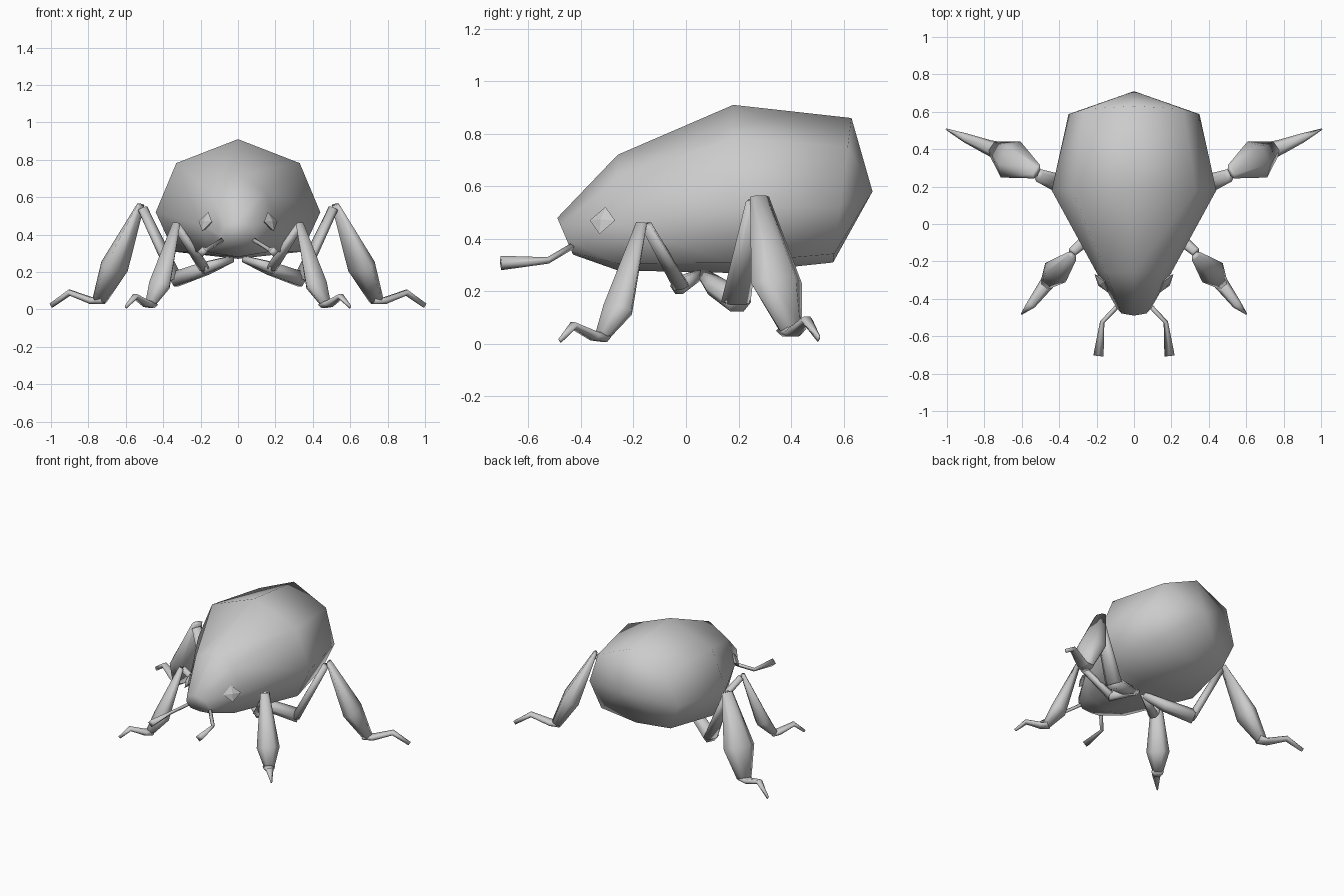
import bpy
import bmesh
from math import cos, sin, tau
from mathutils import Vector

if "Cube" in bpy.data.objects:
    bpy.data.objects.remove(bpy.data.objects["Cube"])

grey = bpy.data.materials.new("shell grey")
grey.use_nodes = True
grey.diffuse_color = (0.6, 0.6, 0.6, 1)
grey.node_tree.nodes["Principled BSDF"].inputs["Base Color"].default_value = (0.6, 0.6, 0.6, 1)


def finish(name, bm, smooth=True):
    bmesh.ops.recalc_face_normals(bm, faces=bm.faces)
    for f in bm.faces:
        f.smooth = smooth
    mesh = bpy.data.meshes.new(name)
    bm.to_mesh(mesh)
    bm.free()
    mesh.materials.append(grey)
    obj = bpy.data.objects.new(name, mesh)
    bpy.context.collection.objects.link(obj)
    return obj


def skin(bm, rings):
    """Bridge neighbouring rings of points and return their vertices."""
    loops = [[bm.verts.new(p) for p in ring] for ring in rings]
    for a, b in zip(loops, loops[1:]):
        n = len(a)
        for i in range(n):
            j = (i + 1) % n
            bm.faces.new((a[i], a[j], b[j], b[i]))
    return loops


def limb(name, side, path, sides=6):
    """Tapered tube through (x, y, z, width, thickness) stations."""
    pts = [Vector((side * p[0], p[1], p[2])) for p in path]
    rings = []
    for i, c in enumerate(pts):
        along = (pts[min(i + 1, len(pts) - 1)] - pts[max(i - 1, 0)]).normalized()
        across = along.cross(Vector((0, 0, 1))).normalized()
        up = across.cross(along)
        w, t = path[i][3] / 2, path[i][4] / 2
        rings.append([c + across * w * cos(tau * k / sides) + up * t * sin(tau * k / sides)
                      for k in range(sides)])
    bm = bmesh.new()
    loops = skin(bm, rings)
    bm.faces.new(loops[0])
    bm.faces.new(loops[-1])
    return finish(name, bm)


# Body: octagonal sections (top y, top z, bottom y, bottom z, half width)
section = [(0, 1), (0.75, 0.8), (1, 0.39), (0.78, 0.06), (0, 0), (-0.78, 0.06), (-1, 0.39), (-0.75, 0.8)]
stations = [(-0.49, 0.48, -0.43, 0.34, 0.09),
            (-0.26, 0.72, -0.26, 0.28, 0.2),
            (0.18, 0.91, 0.18, 0.27, 0.44),
            (0.63, 0.86, 0.56, 0.31, 0.35)]
rings = []
for ty, tz, by, bz, w in stations:
    rings.append([(w * x, by + (ty - by) * h, bz + (tz - bz) * h) for x, h in section])
bm = bmesh.new()
loops = skin(bm, rings)
bm.faces.new(loops[0])
tail = bm.verts.new((0, 0.71, 0.58))
for i in range(8):
    bm.faces.new((loops[-1][i], loops[-1][(i + 1) % 8], tail))
finish("body", bm)

for side, label in ((1, "left"), (-1, "right")):
    # Hind leg
    limb(label + "_hind_hip", side, [(0.03, 0.06, 0.27, 0.05, 0.04),
                                     (0.17, 0.11, 0.22, 0.09, 0.08),
                                     (0.34, 0.2, 0.16, 0.11, 0.09)])
    limb(label + "_hind_thigh", side, [(0.33, 0.19, 0.16, 0.12, 0.06),
                                       (0.51, 0.26, 0.54, 0.07, 0.05)])
    limb(label + "_hind_shin", side, [(0.52, 0.28, 0.56, 0.08, 0.03),
                                      (0.66, 0.345, 0.23, 0.22, 0.13),
                                      (0.74, 0.4, 0.05, 0.1, 0.07)])
    limb(label + "_hind_foot", side, [(0.72, 0.39, 0.05, 0.1, 0.05),
                                      (0.78, 0.41, 0.045, 0.08, 0.04),
                                      (0.9, 0.46, 0.09, 0.05, 0.035),
                                      (1.0, 0.505, 0.02, 0.01, 0.03)])
    # Front leg
    limb(label + "_front_hip", side, [(0.03, 0.06, 0.27, 0.04, 0.04),
                                      (0.19, -0.03, 0.22, 0.07, 0.07)])
    limb(label + "_front_thigh", side, [(0.18, -0.02, 0.22, 0.08, 0.05),
                                        (0.33, -0.15, 0.45, 0.05, 0.04)])
    limb(label + "_front_shin", side, [(0.33, -0.17, 0.46, 0.06, 0.03),
                                       (0.42, -0.26, 0.13, 0.15, 0.1),
                                       (0.47, -0.32, 0.03, 0.07, 0.05)])
    limb(label + "_front_foot", side, [(0.46, -0.31, 0.025, 0.08, 0.04),
                                       (0.49, -0.35, 0.03, 0.07, 0.04),
                                       (0.55, -0.43, 0.07, 0.05, 0.03),
                                       (0.6, -0.48, 0.012, 0.01, 0.02)])
    # Antenna with flared tip
    limb(label + "_antenna", side, [(0.07, -0.42, 0.38, 0.025, 0.025),
                                    (0.17, -0.525, 0.318, 0.025, 0.025),
                                    (0.19, -0.705, 0.308, 0.055, 0.055)], 4)
    # Eye: flattened diamond standing off the head
    bm = bmesh.new()
    bmesh.ops.create_icosphere(bm, subdivisions=1, radius=1)
    bm.clear()
    normal = Vector((side * 0.75, -0.55, 0.35)).normalized()
    across = normal.cross(Vector((0, 0, 1))).normalized()
    up = across.cross(normal)
    centre = Vector((side * 0.175, -0.318, 0.47))
    rim = [bm.verts.new(centre + d) for d in (across * 0.06, up * 0.055, across * -0.06, up * -0.055)]
    for d in (normal * 0.012, normal * -0.05):
        tip = bm.verts.new(centre + d)
        for i in range(4):
            bm.faces.new((rim[i], rim[(i + 1) % 4], tip))
    finish(label + "_eye", bm, False)
